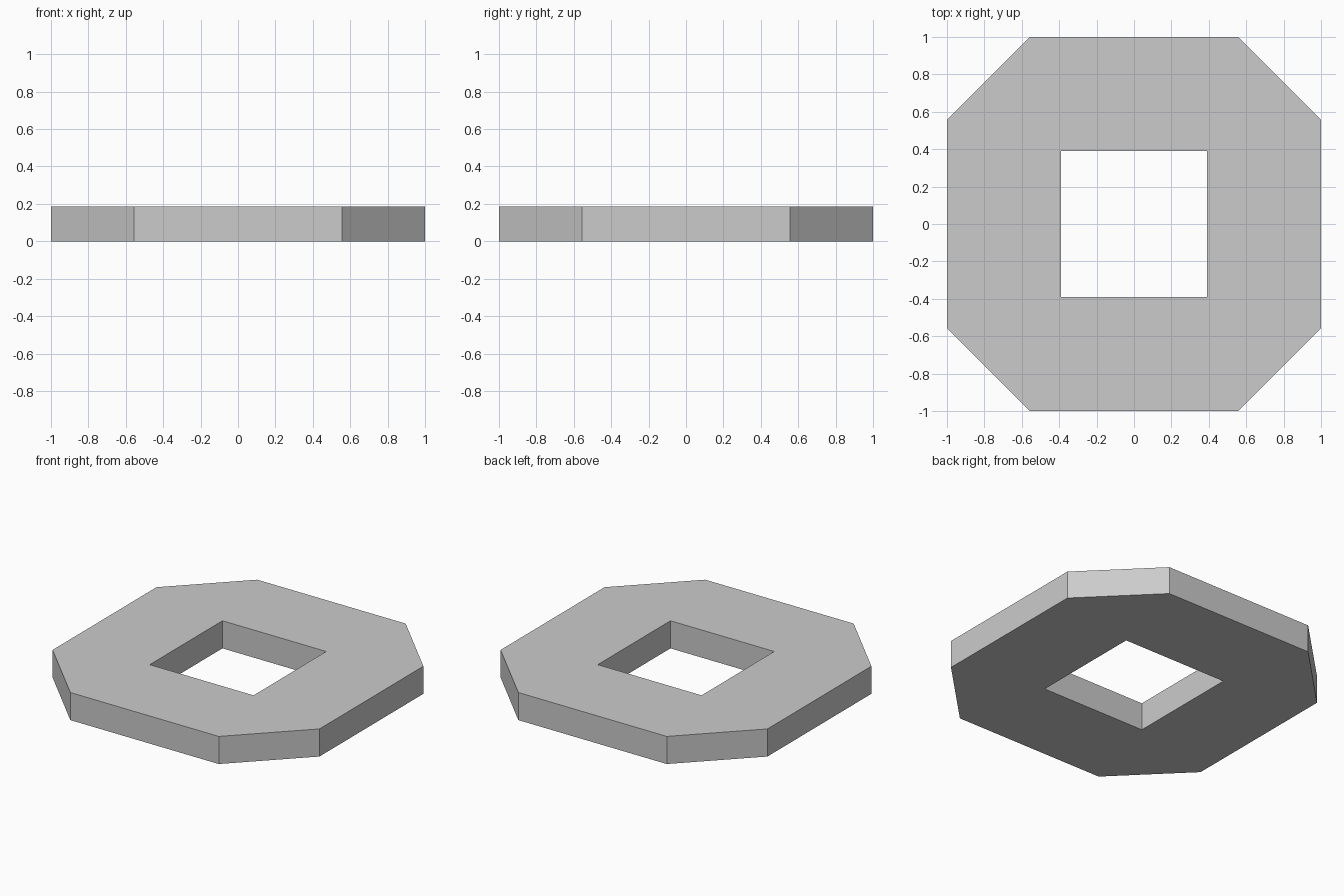
import bpy, bmesh
from mathutils import Matrix, Vector
from math import radians

if "Cube" in bpy.data.objects:
    bpy.data.objects.remove(bpy.data.objects["Cube"])

HEIGHT = 0.187
FLAT = 0.556    # half length of each straight outer side
HOLE = 0.389    # half width of the square hole

bm = bmesh.new()


def ring(z):
    """Per quarter turn: two outer corners and one hole corner."""
    quarters = []
    for k in range(4):
        turn = Matrix.Rotation(radians(90 * k), 3, 'Z')
        quarters.append([bm.verts.new(turn @ Vector(p)) for p in
                         ((1, FLAT, z), (FLAT, 1, z), (HOLE, HOLE, z))])
    return quarters


bottom, top = ring(0), ring(HEIGHT)
for k in range(4):
    n = (k + 1) % 4
    # top and bottom surfaces
    for r in (bottom, top):
        bm.faces.new(r[k])
        bm.faces.new((r[k][1], r[n][0], r[n][2], r[k][2]))
    # chamfer wall, straight wall, hole wall
    for (q0, i0), (q1, i1) in (((k, 0), (k, 1)), ((k, 1), (n, 0)), ((k, 2), (n, 2))):
        bm.faces.new((bottom[q0][i0], bottom[q1][i1], top[q1][i1], top[q0][i0]))

bmesh.ops.recalc_face_normals(bm, faces=bm.faces)

# octagonal plate with square hole
mesh = bpy.data.meshes.new("octagonal_plate")
bm.to_mesh(mesh)
bm.free()
bpy.context.collection.objects.link(bpy.data.objects.new("octagonal_plate", mesh))
